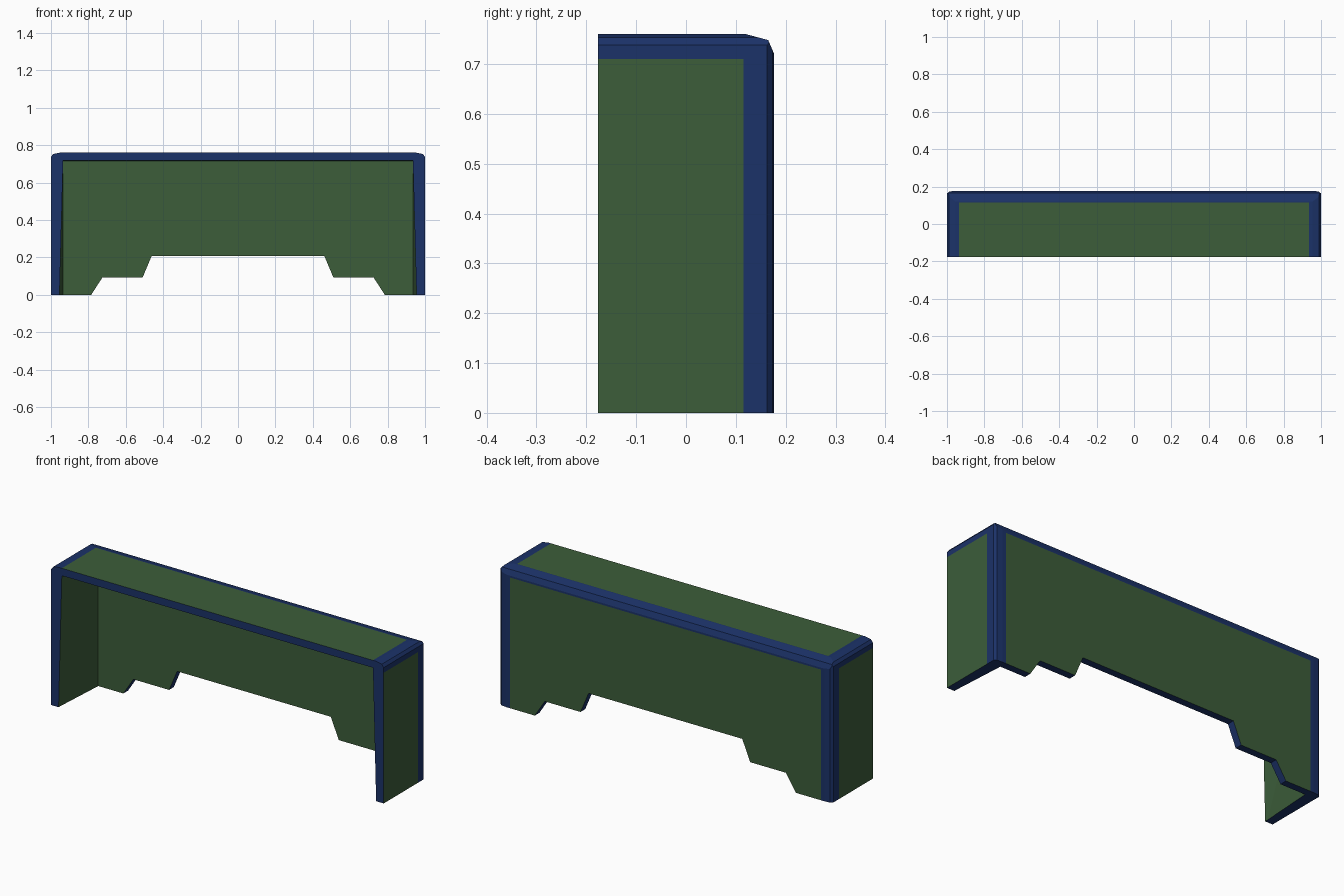
import bpy, bmesh
from mathutils import Vector

if "Cube" in bpy.data.objects:
    bpy.data.objects.remove(bpy.data.objects["Cube"])


def material(name, rgb):
    m = bpy.data.materials.new(name)
    m.diffuse_color = (*rgb, 1)
    m.use_nodes = True
    m.node_tree.nodes["Principled BSDF"].inputs["Base Color"].default_value = m.diffuse_color
    return m


blue = material("trim blue", (0.011, 0.032, 0.140))
green = material("panel green", (0.045, 0.110, 0.042))
W, D, H = 1.0, 0.177, 0.76


def make_object(name, bm):
    bmesh.ops.recalc_face_normals(bm, faces=bm.faces)
    me = bpy.data.meshes.new(name)
    bm.to_mesh(me)
    bm.free()
    ob = bpy.data.objects.new(name, me)
    bpy.context.collection.objects.link(ob)
    return ob


def cut(bm, point, normal, remove=False):
    geom = bm.verts[:] + bm.edges[:] + bm.faces[:]
    res = bmesh.ops.bisect_plane(bm, geom=geom, dist=1e-6, plane_co=point,
                                 plane_no=normal, clear_outer=remove)
    if remove:
        edges = [e for e in res["geom_cut"] if isinstance(e, bmesh.types.BMEdge)]
        bmesh.ops.holes_fill(bm, edges=edges, sides=0)


# Outer body: block with two-step chamfers on back, side and top edges
bm = bmesh.new()
bmesh.ops.create_cube(bm, size=1)
for v in bm.verts:
    v.co = Vector((v.co.x * 2 * W, v.co.y * 2 * D, (v.co.z + 0.5) * H))


def chamfer(axis_a, axis_b, pts, sign=1):
    for (a0, b0), (a1, b1) in zip(pts, pts[1:]):
        p, n = Vector(), Vector()
        p[axis_a], p[axis_b] = a0 * sign, b0
        n[axis_a], n[axis_b] = (b0 - b1) * sign, a1 - a0
        cut(bm, p, n.normalized(), True)


chamfer(1, 2, [(0.12, H), (0.165, 0.748), (D, 0.72)])
for s in (-1, 1):
    chamfer(0, 2, [(0.955, H), (0.988, 0.753), (W, 0.738)], s)
    chamfer(0, 1, [(0.955, D), (0.988, 0.174), (W, 0.163)], s)
body = make_object("hollow_cover", bm)

# Cavity cutter, open at the front and bottom
bm = bmesh.new()
for s in (-1, 1):
    for x, y, z in ((0.957, -0.2, -0.1), (0.935, -0.2, 0.72),
                    (0.936, 0.137, -0.1), (0.936, 0.137, 0.717)):
        bm.verts.new((x * s, y, z))
bmesh.ops.convex_hull(bm, input=bm.verts[:])
cavity = make_object("cavity_cutter", bm)

# Stepped notch cutter for the lower edge of the back wall
bm = bmesh.new()
half = [(0.852, -0.1), (0.785, 0), (0.725, 0.093), (0.51, 0.093), (0.462, 0.207)]
outline = half + [(-x, z) for x, z in reversed(half)]
face = bm.faces.new([bm.verts.new((x, 0.05, z)) for x, z in outline])
ext = bmesh.ops.extrude_face_region(bm, geom=[face])
for v in ext["geom"]:
    if isinstance(v, bmesh.types.BMVert):
        v.co.y = 0.3
notch = make_object("notch_cutter", bm)

for cutter in (cavity, notch):
    mod = body.modifiers.new(cutter.name, 'BOOLEAN')
    mod.operation = 'DIFFERENCE'
    mod.solver = 'EXACT'
    mod.object = cutter
dg = bpy.context.evaluated_depsgraph_get()
bm = bmesh.new()
bm.from_mesh(bpy.data.meshes.new_from_object(body.evaluated_get(dg)))
body.modifiers.clear()
for cutter in (cavity, notch):
    bpy.data.objects.remove(cutter)
for m in (blue, green):
    body.data.materials.append(m)

# Cut the border lines of the green panels, then colour by direction and place
bmesh.ops.triangulate(bm, faces=bm.faces[:])
for p, n in (((0.935, 0, 0), (1, 0, 0)), ((-0.935, 0, 0), (1, 0, 0)),
             ((0, 0.115, 0), (0, 1, 0)), ((0, 0, 0.71), (0, 0, 1))):
    cut(bm, p, n)
bm.normal_update()
for f in bm.faces:
    c, n = f.calc_center_median(), f.normal
    in_x, in_y, in_z = abs(c.x) < 0.935, c.y < 0.115, c.z < 0.71
    if n.y > 0.99:                                   # back panel
        g = in_x and in_z
    elif n.z > 0.99:                                 # top panel
        g = in_x and in_y
    elif n.x * c.x > 0 and abs(n.x) > 0.99 and abs(c.x) > 0.98:   # side panels
        g = in_y and in_z
    elif n.y < -0.9:                                 # inside of back, front rim
        g = c.y > 0
    elif n.z < -0.9:                                 # ceiling, bottom rims
        g = c.z > 0.6
    else:                                            # inside of side walls
        g = n.x * c.x < 0 and abs(c.x) > 0.9 and abs(n.x) > 0.9
    f.material_index = 1 if g else 0
    f.smooth = False
bm.to_mesh(body.data)
bm.free()
